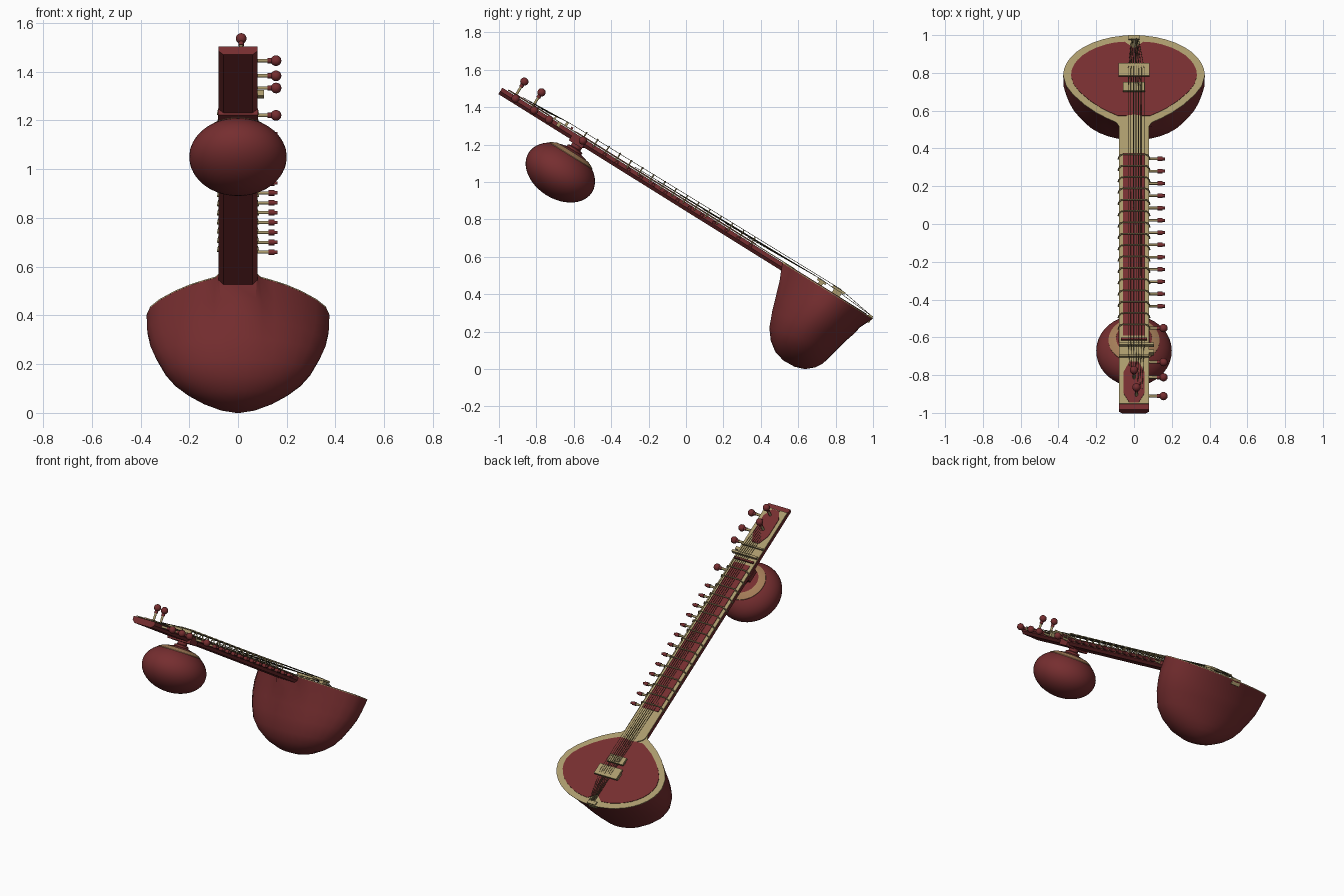
import bpy, bmesh, math
from mathutils import Vector, Matrix

if "Cube" in bpy.data.objects:
    bpy.data.objects.remove(bpy.data.objects["Cube"])

def material(name, rgb):
    m = bpy.data.materials.new(name)
    m.diffuse_color = (*rgb, 1)
    m.use_nodes = True
    m.node_tree.nodes["Principled BSDF"].inputs["Base Color"].default_value = m.diffuse_color
    return m

RED = material("red_wood", (0.18, 0.027, 0.029))
CREAM = material("cream_inlay", (0.40, 0.32, 0.15))
TAN = material("tan_ring", (0.38, 0.21, 0.10))
DARK = material("string_metal", (0.12, 0.10, 0.05))
SLOPE = math.atan(0.624)
S, C = math.sin(SLOPE), math.cos(SLOPE)
TILT = Matrix.Rotation(-SLOPE, 4, 'X')

# Point on the sloping deck: x across, y as seen from above, h off the surface
def deck(x, y, h=0.0):
    return Vector((x, y + h * S, 0.273 + 0.624 * (0.99 - y) + h * C))

def finish(name, bm, mat, smooth=True):
    bmesh.ops.recalc_face_normals(bm, faces=bm.faces)
    me = bpy.data.meshes.new(name)
    bm.to_mesh(me)
    bm.free()
    ob = bpy.data.objects.new(name, me)
    bpy.context.collection.objects.link(ob)
    me.materials.append(mat)
    if smooth:
        bpy.ops.object.select_all(action='DESELECT')
        ob.select_set(True)
        bpy.context.view_layer.objects.active = ob
        bpy.ops.object.shade_smooth_by_angle(angle=math.radians(40))
    return ob

def loft(bm, rings, cap_start=True, cap_end=True):
    vs = [[bm.verts.new(p) for p in r] for r in rings]
    n = len(vs[0])
    for a, b in zip(vs, vs[1:]):
        for i in range(n):
            bm.faces.new((a[i], a[(i + 1) % n], b[(i + 1) % n], b[i]))
    if cap_start:
        bm.faces.new(vs[0])
    if cap_end:
        bm.faces.new(vs[-1])

# Flat plate lying on the deck
def slab(name, outline, h0, h1, mat):
    bm = bmesh.new()
    loft(bm, [[deck(x, y, h) for x, y in outline] for h in (h0, h1)])
    return finish(name, bm, mat, False)

def rect(x0, x1, y0, y1):
    return [(x0, y0), (x1, y0), (x1, y1), (x0, y1)]

# Round bars through lists of points
def tubes(name, paths, radius, mat, res=1):
    cu = bpy.data.curves.new(name, 'CURVE')
    cu.dimensions = '3D'
    cu.bevel_depth, cu.bevel_resolution, cu.use_fill_caps = radius, res, True
    for path in paths:
        sp = cu.splines.new('POLY')
        sp.points.add(len(path) - 1)
        for pt, co in zip(sp.points, path):
            pt.co = (*co, 1)
    ob = bpy.data.objects.new(name, cu)
    bpy.context.collection.objects.link(ob)
    cu.materials.append(mat)
    bpy.ops.object.select_all(action='DESELECT')
    ob.select_set(True)
    bpy.context.view_layer.objects.active = ob
    bpy.ops.object.convert(target='MESH')

def balls(name, centres, r, mat):
    bm = bmesh.new()
    for c in centres:
        bmesh.ops.create_uvsphere(bm, u_segments=16, v_segments=10, radius=r,
                                  matrix=Matrix.Translation(c))
    finish(name, bm, mat)

# Turned part around the deck normal
def turned(name, profile, centre, mat, closed=False):
    bm = bmesh.new()
    M = Matrix.Translation(centre) @ TILT
    rings = [[M @ Vector((r * math.cos(a), r * math.sin(a), z))
              for a in (2 * math.pi * i / 40 for i in range(40))] for r, z in profile]
    loft(bm, rings, not closed, not closed)
    return finish(name, bm, mat)

# Teardrop outline: fraction along the length, fraction of half width
half = [(0, .21), (.045, .25), (.09, .38), (.15, .53), (.24, .70), (.35, .86), (.45, .96)]
half += [(.56 + .44 * math.sin(a), math.cos(a)) for a in (i * math.pi / 20 for i in range(10))]

def ring_shape(blend):
    pts = []
    for k, (f, w) in enumerate(half):
        t = 0.13 + (math.pi - 0.13) * k / len(half)
        fe, we = .5 - .5 * math.cos(t), math.sin(t)
        pts.append((f + (fe - f) * blend, w + (we - w) * blend))
    return [(w, f) for f, w in pts] + [(0, 1)] + [(-w, f) for f, w in reversed(pts)]

# Bowl: neck-side y,z, tail-side y,z, half width, roundness
bowl = [(.515, .569, .998, .268, .375, 0), (.50, .47, .93, .222, .374, .2),
        (.48, .39, .895, .185, .362, .45), (.46, .31, .86, .155, .34, .75),
        (.444, .22, .81, .105, .30, 1), (.452, .15, .785, .08, .26, 1),
        (.477, .09, .76, .055, .205, 1), (.52, .045, .73, .028, .14, 1),
        (.58, .012, .69, .008, .07, 1), (.63, .0005, .64, 0, .01, 1)]
bm = bmesh.new()
loft(bm, [[(w * x, ya + (yb - ya) * f, za + (zb - za) * f) for x, f in ring_shape(bl)]
          for ya, za, yb, zb, w, bl in bowl])
finish("body_bowl", bm, RED)

# Sound board: cream border and red centre with a notch at the tail
rim = [(.375 * x, .515 + .483 * f) for x, f in ring_shape(0)]
slab("soundboard_border", rim, -.002, .003, CREAM)
right = [(x * .89, .775 + (y - .775) * .86) for x, y in rim if x > .09]
inner = [(.06, .57)] + right + [(.05, .962), (0, .928), (-.05, .962)]
inner += [(-x, y) for x, y in reversed(right)] + [(-.06, .57)]
slab("soundboard_panel", inner, .002, .006, RED)

# Neck with chamfered back
section = [(-.08, 0), (-.08, -.022), (-.06, -.04), (.06, -.04), (.08, -.022), (.08, 0)]
bm = bmesh.new()
loft(bm, [[deck(x, y, h) for x, h in section] for y in (-.982, .57)])
finish("neck", bm, RED, False)
arch = [(.08 * math.cos(a), .53 + .045 * math.sin(a)) for a in (i * math.pi / 12 for i in range(13))]
slab("neck_plate", [(-.08, -.955), (.08, -.955)] + arch, -.001, .004, CREAM)
bpy.data.objects["neck_plate"].location = deck(0, 0, .004) - deck(0, 0)
slab("fingerboard", rect(-.058, .058, -.595, .37), .005, .011, RED)
slab("head_panel", [(-.025, -.95), (.025, -.95), (.056, -.9), (.056, -.79), (.025, -.735),
                    (-.025, -.735), (-.056, -.79), (-.056, -.9)], .005, .011, RED)

# Nuts and bridges
slab("nut", rect(-.08, .105, -.653, -.641), .005, .028, CREAM)
slab("nut_guide", rect(-.08, .08, -.71, -.702), .005, .022, CREAM)
slab("nut_strip", rect(-.07, .07, -.622, -.612), .005, .02, RED)
slab("nut_end_stop", rect(.08, .106, -.685, -.668), -.02, .008, CREAM)
for nm, w, y0, y1, top in (("main_bridge", .082, .765, .83, .042), ("small_bridge", .058, .69, .735, .032)):
    slab(nm + "_top", rect(-w, w, y0, y1), top - .013, top, CREAM)
    for sx in (-1, 1):
        a, b = sorted((sx * w * .9, sx * w * .55))
        slab(nm + "_leg", rect(a, b, y0 + .012, y1 - .012), .004, top - .01, CREAM)
slab("tailpiece", rect(-.03, .03, .972, .994), -.03, .012, CREAM)

# Arched frets
tubes("frets", [[deck(.083 * math.cos(a), y, -.012 + .048 * min(1, 1.6 * math.sin(a)))
                 for a in (i * math.pi / 10 for i in range(11))]
                for y in (.35 - .06 * i for i in range(16))], .004, CREAM)

# Playing strings and lower sympathetic strings
paths = []
for i in range(7):
    x = -.03 + .014 * i
    paths.append([deck(x * .4, .985, .01), deck(x, .80, .044), deck(x, -.647, .03),
                  deck(x * .8, -.76 - .02 * i, .014)])
for i in range(6):
    x = -.03 + .013 * i
    paths.append([deck(x * .4, .985, .01), deck(x, .71, .034), deck(x, .32 - .12 * i, .016)])
tubes("strings", paths, .0014, DARK, 0)

# Small side pegs
ys = [.352 - .065 * i for i in range(13)]
tubes("small_peg_shafts", [[deck(.07, y, -.014), deck(.14, y, -.014)] for y in ys], .007, CREAM)
tubes("small_peg_heads", [[deck(.125, y, -.014), deck(.15, y, -.014)] for y in ys], .012, RED, 2)
tubes("small_peg_tips", [[deck(.148, y, -.014), deck(.163, y, -.014)] for y in ys], .008, RED)

# Large side pegs and the two upright pegs
ys = [-.545, -.725, -.805, -.905]
side = [deck(.156, y, -.012) for y in ys]
up = [((0, -.82), (0, -.82)), ((.013, -.912), (.013, -.912))]
tubes("large_peg_shafts", [[deck(.07, y, -.012), deck(.145, y, -.012)] for y in ys]
      + [[deck(*a, 0), deck(*b, .08)] for a, b in up], .008, CREAM)
tubes("large_peg_collars", [[deck(.122, y, -.012), deck(.14, y, -.012)] for y in ys]
      + [[deck(*a, .055), deck(*a, .075)] for a, b in up], .011, RED, 2)
balls("large_peg_balls", side + [deck(*b, .09) for a, b in up], .022, RED)

# Upper gourd with ring, stem and flange
centre = Vector((0, -.672, 1.05))
def gourd(r, off=0):
    return (r, .142 * math.sqrt(max(0, 1 - (r / .2) ** 2)) + off)
prof = [(.2 * math.sin(a), .142 * math.cos(a)) for a in (.02 + (math.pi - .04) * i / 24 for i in range(25))]
turned("upper_gourd", prof, centre, RED)
ring = [.095, .108, .121, .135]
turned("gourd_ring", [gourd(r, .003) for r in ring] + [gourd(r, -.004) for r in reversed(ring)]
       + [gourd(.095, .003)], centre, TAN, True)
turned("gourd_stem", [(.045, .125), (.045, .15), (.03, .155), (.03, .175), (.042, .18), (.042, .21)], centre, RED)
slab("gourd_flange", rect(-.083, .083, -.60, -.53), -.05, -.02, RED)
